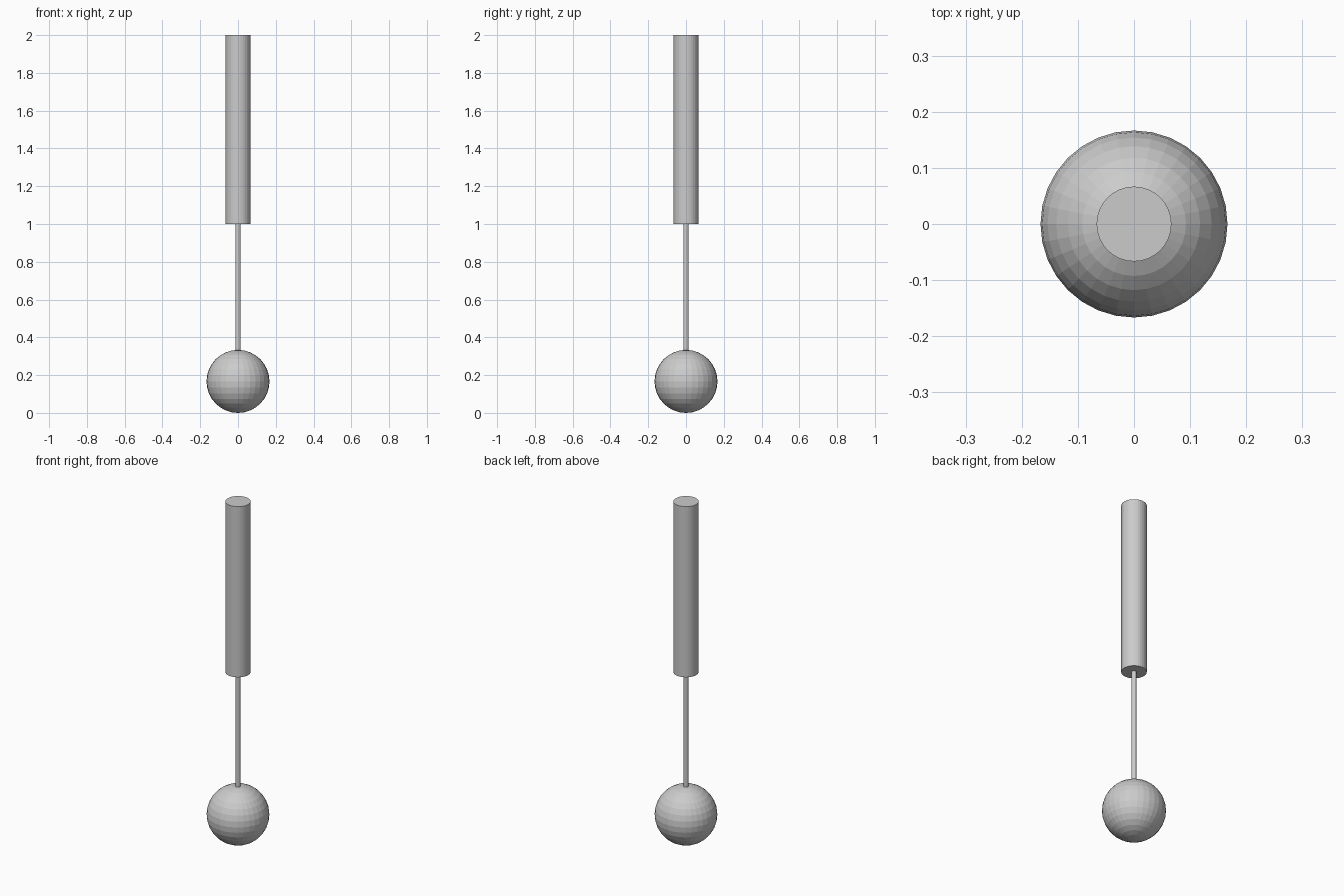
import bpy
import bmesh
from mathutils import Matrix

if "Cube" in bpy.data.objects:
    bpy.data.objects.remove(bpy.data.objects["Cube"])

grey = bpy.data.materials.new("plain_grey")
grey.diffuse_color = (0.6, 0.6, 0.6, 1.0)
grey.use_nodes = True
grey.node_tree.nodes["Principled BSDF"].inputs["Base Color"].default_value = grey.diffuse_color


def add_object(name, bm):
    mesh = bpy.data.meshes.new(name)
    bm.to_mesh(mesh)
    bm.free()
    mesh.materials.append(grey)
    obj = bpy.data.objects.new(name, mesh)
    bpy.context.collection.objects.link(obj)
    return obj


def cylinder(name, radius, z0, z1, sides=32):
    bm = bmesh.new()
    bmesh.ops.create_cone(bm, cap_ends=True, segments=sides,
                          radius1=radius, radius2=radius, depth=z1 - z0,
                          matrix=Matrix.Translation((0, 0, (z0 + z1) / 2)))
    return add_object(name, bm)


def ball(name, radius, z):
    bm = bmesh.new()
    bmesh.ops.create_uvsphere(bm, u_segments=32, v_segments=16, radius=radius,
                              matrix=Matrix.Translation((0, 0, z)))
    return add_object(name, bm)


# Ball resting on the ground
R = 1 / 6
ball("ball", R, R)

# Thin rod from the ball up to the handle
cylinder("rod", 0.0135, 2 * R - 0.01, 1.0)

# Thick handle
cylinder("handle", 0.0667, 1.0, 2.0)
